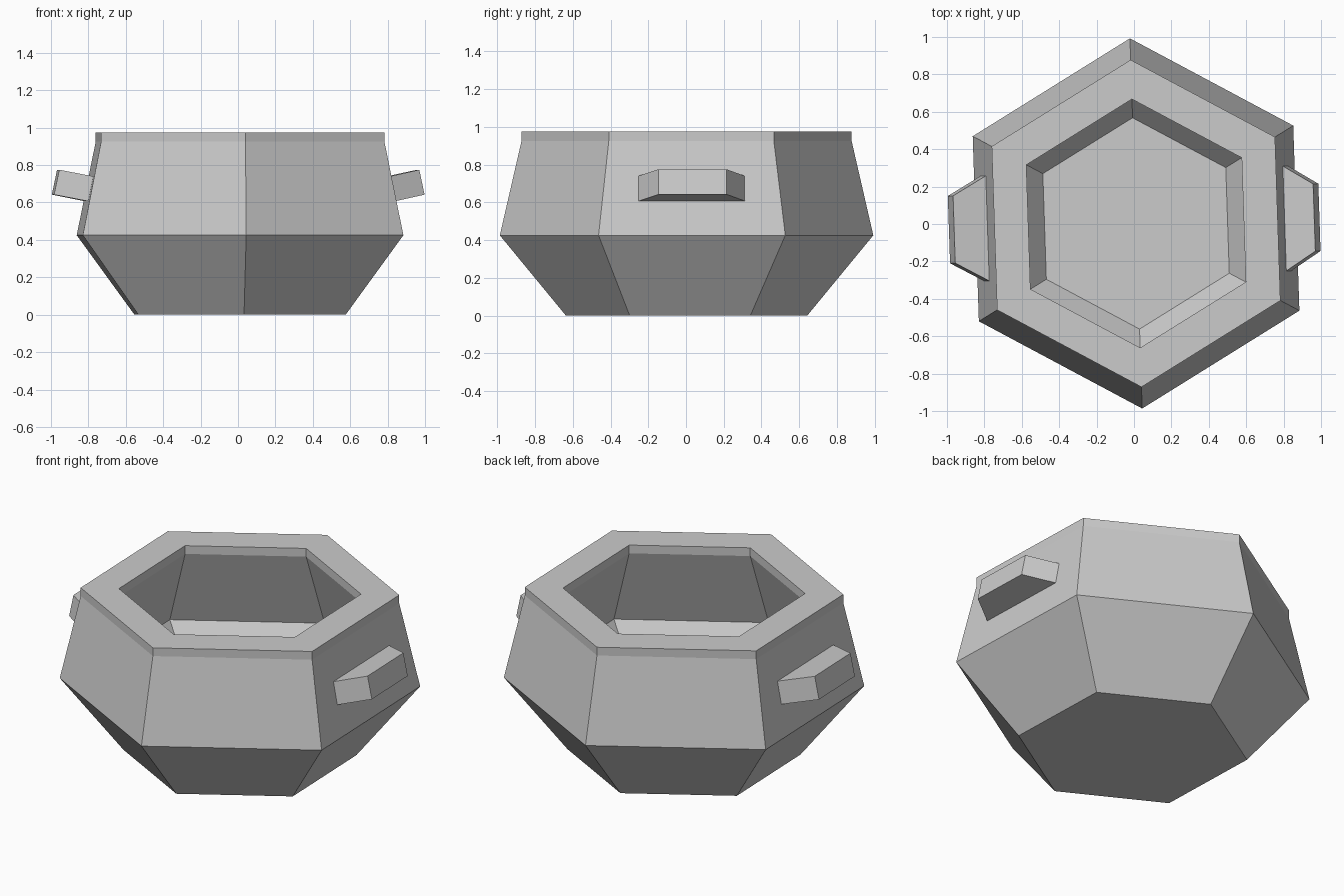
import bpy, bmesh, math
from mathutils import Vector, Matrix

cube = bpy.data.objects.get("Cube")
if cube:
    bpy.data.objects.remove(cube, do_unlink=True)

SIDES = 6
TURN = math.radians(1.9)
PLACE = Matrix.Translation((0.011, 0.003, 0)) @ Matrix.Rotation(TURN, 4, 'Z')

# Single plain grey
grey = bpy.data.materials.new("plain_grey")
grey.use_nodes = True
color = (0.6, 0.6, 0.6, 1)
grey.diffuse_color = color
grey.node_tree.nodes["Principled BSDF"].inputs["Base Color"].default_value = color


def finish(name, bm):
    bmesh.ops.recalc_face_normals(bm, faces=bm.faces)
    bm.transform(PLACE)
    mesh = bpy.data.meshes.new(name)
    bm.to_mesh(mesh)
    bm.free()
    mesh.materials.append(grey)
    obj = bpy.data.objects.new(name, mesh)
    bpy.context.collection.objects.link(obj)
    return obj


# Pot: one profile (radius, height) from the base, over the rim, to the inner floor
profile = [(0.64, 0), (0.99, 0.425), (0.875, 0.925), (0.875, 0.975),
           (0.665, 0.975), (0.665, 0.925), (0.85, 0.45), (0.565, 0.12)]
bm = bmesh.new()
rings = []
for radius, z in profile:
    angles = [math.radians(30) + math.tau * i / SIDES for i in range(SIDES)]
    rings.append([bm.verts.new((radius * math.cos(a), radius * math.sin(a), z))
                  for a in angles])
for low, high in zip(rings, rings[1:]):
    for i in range(SIDES):
        j = (i + 1) % SIDES
        bm.faces.new((low[i], low[j], high[j], high[i]))
bm.faces.new(rings[0][::-1])
bm.faces.new(rings[-1])
finish("pot_body", bm)


# Handles: tapered blocks tilted square to the wall
def handle(name, side, reach):
    bm = bmesh.new()
    bottom = [(0.812, 0.605, 0.287), (reach, 0.642, 0.18)]
    lift = Vector((-0.028, 0, 0.133))
    layers = []
    for offset in (Vector(), lift):
        inner, outer = [(Vector((x, w, z)) + offset, w) for x, z, w in bottom]
        layer = []
        for point, sign in ((inner, -1), (outer, -1), (outer, 1), (inner, 1)):
            p = point[0]
            layer.append(bm.verts.new((side * p.x, sign * point[1], p.z)))
        layers.append(layer)
    low, high = layers
    bm.faces.new(low)
    bm.faces.new(high)
    for i in range(4):
        j = (i + 1) % 4
        bm.faces.new((low[i], low[j], high[j], high[i]))
    finish(name, bm)


handle("left_handle", 1, 0.981)
handle("right_handle", -1, 1.001)
